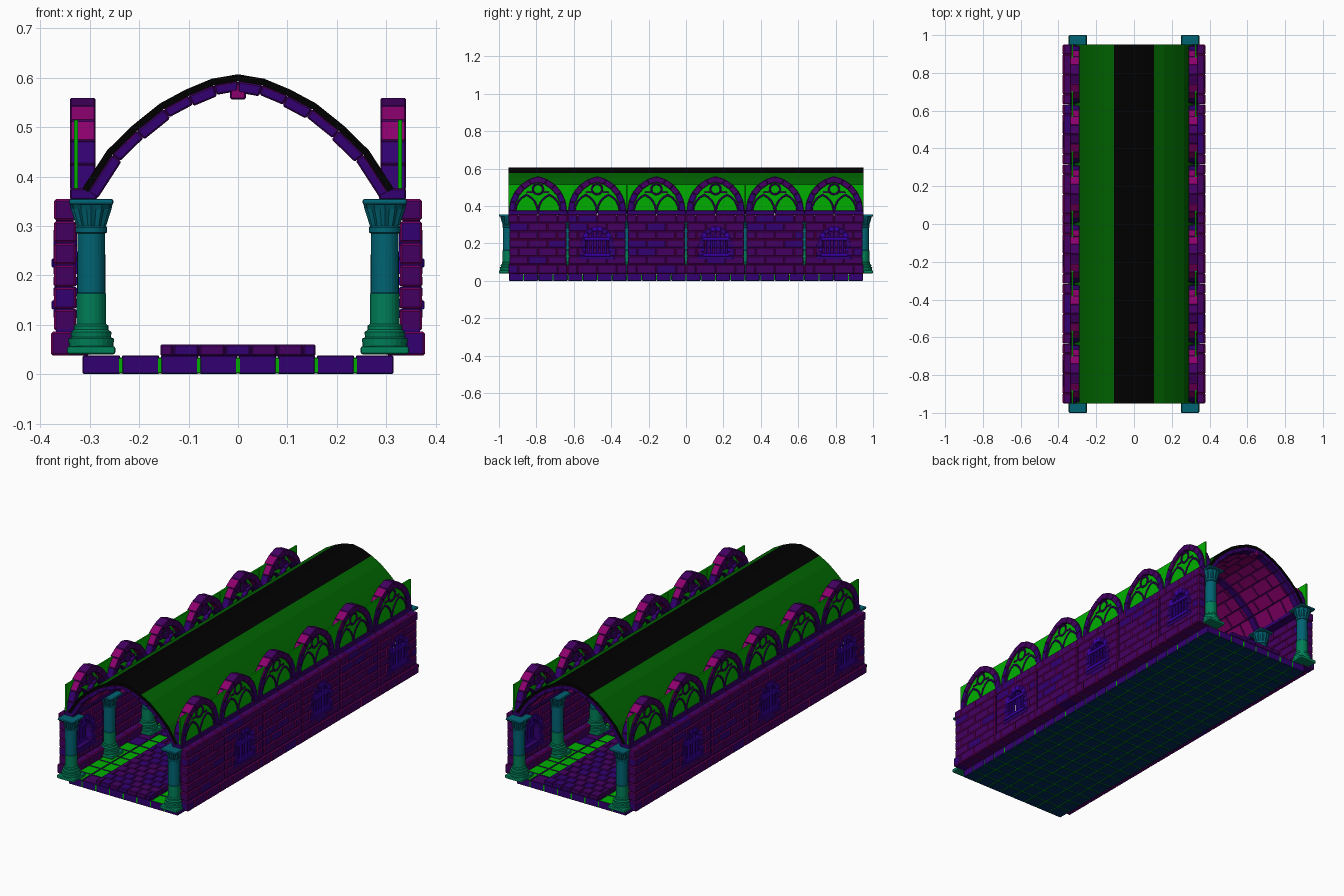
import bpy, bmesh, math, random
from mathutils import Vector

random.seed(4)
if "Cube" in bpy.data.objects:
    bpy.data.objects.remove(bpy.data.objects["Cube"], do_unlink=True)

COLOURS = {
    "purple": (.056, 0, .118), "magenta": (.26, 0, .15), "indigo": (.032, 0, .165),
    "violet": (.045, 0, .4), "teal": (0, .125, .17), "jade": (0, .21, .095),
    "bright green": (0, .43, 0), "roof green": (0, .125, 0), "black": (0, 0, 0),
    "navy": (0, .024, .1)}
MATS = []
for label, rgb in COLOURS.items():
    m = bpy.data.materials.new(label)
    m.use_nodes = True
    m.diffuse_color = (*rgb, 1)
    m.node_tree.nodes["Principled BSDF"].inputs["Base Color"].default_value = (*rgb, 1)
    MATS.append(m)
PURPLE, MAGENTA, INDIGO, VIOLET, TEAL, JADE, GREEN, ROOF, BLACK, NAVY = range(10)

HALF = .95            # half length of the hall
BAY = HALF / 3        # length of one of the six bays
BAYS = [-HALF + BAY * (i + .5) for i in range(6)]


def add(name, mesh, loc=(0, 0, 0), turn=0):
    ob = bpy.data.objects.new(name, mesh)
    ob.location = loc
    ob.rotation_euler.z = turn
    bpy.context.scene.collection.objects.link(ob)
    return ob


def prism(axis, pts, a, b, mat):
    """Block: 2D outline pushed from a to b along an axis; mat is an index or a rule on the normal."""
    place = {"x": lambda u, v, d: (d, u, v), "y": lambda u, v, d: (u, d, v),
             "z": lambda u, v, d: (u, v, d)}[axis]
    return [place(*p, a) for p in pts], [place(*p, b) for p in pts], mat


def box(x0, x1, y0, y1, z0, z1, mat):
    return prism("z", [(x0, y0), (x1, y0), (x1, y1), (x0, y1)], z0, z1, mat)


def build(name, blocks, bevel=0, edge=-1, both_sides=False):
    """Joins blocks into one object, with an optional second one turned to the other side."""
    bm = bmesh.new()
    painted = []
    for low, high, mat in blocks:
        a = [bm.verts.new(p) for p in low]
        b = [bm.verts.new(p) for p in high]
        n = len(a)
        faces = [bm.faces.new(a), bm.faces.new(b)]
        faces += [bm.faces.new((a[i], a[(i + 1) % n], b[(i + 1) % n], b[i])) for i in range(n)]
        painted += [(f, mat) for f in faces]
    bmesh.ops.recalc_face_normals(bm, faces=bm.faces)
    bm.normal_update()
    for f, mat in painted:
        f.material_index = mat(f.normal) if callable(mat) else mat
    mesh = bpy.data.meshes.new(name)
    bm.to_mesh(mesh)
    bm.free()
    for m in MATS:
        mesh.materials.append(m)
    for side, turn in (("left_", 0), ("right_", math.pi)) if both_sides else (("", 0),):
        ob = add(side + name, mesh, turn=turn)
        if bevel:
            mod = ob.modifiers.new("worn edges", "BEVEL")
            mod.width, mod.segments, mod.material = bevel, 1, edge


def arch(cy, z0, w, h, t, n, x0, x1, rule, flip=1):
    """Voussoirs of a pointed arch with half width w, rise h and band thickness t."""
    r = (w * w + h * h) / (2 * w)
    c = w - r
    top = math.acos(-c / r)
    out = []
    for s in (-1, 1):
        for k in range(n):
            a, b = top * k / n, top * (k + 1) / n
            ring = [(r, a), (r, b), (r - t, b), (r - t, a)]
            pts = [(cy + s * (c + q * math.cos(g)), z0 + flip * q * math.sin(g)) for q, g in ring]
            out.append(prism("x", pts, x0, x1, rule(k)))
    return out


# Floor tiles with mossy tops beside the carpet
P = .079
moss = {(i, j): random.random() < (.45, .85)[i] for i in (0, 1) for j in range(24)}
tiles = [box(-.313, .313, -.946, .946, .001, .034, GREEN)]
for i in range(8):
    for j in range(24):
        key = (i, j) if i < 4 else (7 - i, 23 - j)
        top = GREEN if moss.get(key) else random.choice((INDIGO, PURPLE))
        x, y = (i - 4) * P, (j - 12) * P
        rule = lambda n, top=top: top if n.z > .5 else NAVY if n.z < -.5 else INDIGO
        tiles.append(box(x + .0018, x + P - .0018, y + .0018, y + P - .0018, 0, .038, rule))
build("floor_tiles", tiles, .002)

# Raised carpet of small paving stones
paving = [box(-.152, .152, -.945, .945, .036, .052, INDIGO)]
for j in range(36):
    y = -HALF + j * HALF / 18
    cuts = [-.158 + .0527 * k for k in range(7)] if j % 2 else \
        [-.158] + [-.1317 + .0527 * k for k in range(6)] + [.158]
    for x0, x1 in zip(cuts, cuts[1:]):
        paving.append(box(x0 + .001, x1 - .001, y + .001, y + .0518, .037, .06,
                          random.choice((PURPLE, INDIGO))))
build("carpet_paving", paving, .003, PURPLE)

# Side walls: coursed bricks around a mortar core, a window in every second bay
ROWS = [.037] + [.087 + .0447 * k for k in range(7)]
OPEN = .06
bricks, core, frames, bars = [], [], [], []
for bay, cy in enumerate(BAYS):
    window = bay % 2 == 1
    for r, (z0, z1) in enumerate(zip(ROWS, ROWS[1:])):
        hole = window and 2 <= r <= 4
        reach = BAY / 2 if r in (0, 6) else .153
        y0, y1 = cy - reach, cy + reach
        x0, x1 = (.3, .378) if r == 0 else (.328, .372)
        step = 2 * reach / 3
        cuts = [y0, y0 + step, y1 - step, y1] if r % 2 else \
            [y0, y0 + step / 2, cy, y1 - step / 2, y1]
        spans = list(zip(cuts, cuts[1:]))
        core_spans = [(y0 + .004, y1 - .004)]
        if hole:
            spans = [(a, min(b, cy - OPEN)) for a, b in spans if a < cy - OPEN - .01] + \
                    [(max(a, cy + OPEN), b) for a, b in spans if b > cy + OPEN + .01]
            core_spans = [(y0 + .004, cy - OPEN), (cy + OPEN, y1 - .004)]
        for a, b in spans:
            bricks.append(box(x0, x1, a + .001, b - .001, z0 + .001, z1 - .001,
                              random.choice((PURPLE, PURPLE, PURPLE, INDIGO))))
        for a, b in core_spans:
            core.append(box(.333, .368, a, b, z0 + .005, min(z1 + .005, .35), INDIGO))
    if window:
        frames += arch(cy, .2, .088, .095, .028, 4, .326, .3735,
                       lambda k: (INDIGO, VIOLET)[k % 2])
        frames.append(box(.326, .3735, cy - .094, cy + .094, .112, .132, INDIGO))
        for s in (-1, 1):
            for k, out in enumerate((.095, .08, .095)):
                a, b = sorted((cy + s * OPEN, cy + s * out))
                frames.append(box(.326, .373, a, b, .133 + .0225 * k, .1545 + .0225 * k,
                                  (INDIGO, VIOLET)[k % 2]))
        for k in range(-2, 3):
            bars.append(box(.36, .371, cy + k * .023 - .006, cy + k * .023 + .006,
                            .13, .262 - .007 * k * k, VIOLET))
        for z in (.14, .225):
            bars.append(box(.358, .377, cy - .07, cy + .07, z - .009, z + .009, VIOLET))
build("wall_bricks", bricks, .0035, MAGENTA, True)
build("wall_core", core, both_sides=True)
build("window_frames", frames, .003, VIOLET, True)
build("window_bars", bars, .002, both_sides=True)


# Arcade above each wall: rail, pointed arches, tracery and green panels
def arch_rule(k):
    if k < 2:
        return INDIGO
    return lambda n: MAGENTA if k < 4 and abs(n.x) < .5 else PURPLE


rail, arches, tracery, panels = [], [], [], []
for cy in BAYS:
    for k in range(2):
        y = cy - BAY / 2 + k * BAY / 2
        rail.append(box(.285, .34, y + .0005, y + BAY / 2 - .0005, .353, .376, INDIGO))
    arches += arch(cy, .373, .155, .187, .032, 5, .288, .34, arch_rule)
    for s in (-1, 1):
        tracery += arch(cy + s * .061, .373, .064, .092, .01, 4, .3, .336, lambda k: INDIGO)
        tracery += arch(cy, .49, .033, .033, .011, 4, .3, .336, lambda k: INDIGO, s)
        tracery.append(box(.3, .336, cy + s * .045 - .015, cy + s * .045 + .015, .469, .478, PURPLE))
    panels.append(box(.324, .332, cy - .158, cy + .158, .376, .514, GREEN))
build("arcade_rail", rail, .003, PURPLE, True)
build("arcade_arches", arches, .003, PURPLE, True)
build("arcade_tracery", tracery, .002, PURPLE, True)
build("arcade_panels", panels, both_sides=True)

# Curved roof, brick vault and ribs all follow one profile
half = [(.315, .376), (.265, .453), (.214, .503), (.158, .548), (.106, .576), (.053, .598)]
curve = [Vector((-x, z)) for x, z in half] + [Vector((0, .607))] + [Vector(p) for p in half[::-1]]


def inset(d):
    out = []
    for i, p in enumerate(curve):
        t = (curve[min(i + 1, 12)] - curve[max(i - 1, 0)]).normalized()
        out.append(p - d * Vector((-t.y, t.x)))
    return out


def shell(i, d0, d1, y0, y1, mat):
    o, q = inset(d0), inset(d1)
    return prism("y", [o[i], o[i + 1], q[i + 1], q[i]], y0, y1, mat)


def roof_rule(i):
    return BLACK if 4 <= i <= 7 else (lambda n: ROOF if n.z > .1 else BLACK)


build("roof_shell", [shell(i, 0, .014, -HALF, HALF, roof_rule(i)) for i in range(12)])
vault, ribs = [], []
for i in range(12):
    for j in range(18):
        shift = BAY / 6 * (i % 2)
        a = -HALF + j * BAY / 3 + shift
        vault.append(shell(i, .013, .026, a + .001, min(a + BAY / 3 - .001, HALF), MAGENTA))
    if i % 2:
        vault.append(shell(i, .013, .026, -HALF, -HALF + BAY / 6, MAGENTA))
    for k in range(7):
        y = (-HALF + k * BAY) * .979
        ribs.append(shell(i, .014, .037 - .003 * (i % 2), y - .02, y + .02, INDIGO))
for k in range(7):
    y = (-HALF + k * BAY) * .979
    ribs.append(box(-.016, .016, y - .0195, y + .0195, .556, .588, MAGENTA))
build("vault_bricks", vault, .003, PURPLE)
build("vault_ribs", ribs, .003, PURPLE)

# Columns: turned shaft with fluted capital, square plinth and abacus
profile = [(.045, .056), (.046, .072), (.04, .075), (.041, .085), (.035, .09), (.035, .098),
           (.03, .102), (.03, .163), (.0285, .165), (.0285, .225), (.028, .285), (.032, .287),
           (.032, .297), (.03, .3), (.041, .334), (.043, .344)]
SIDES = 24
bm = bmesh.new()
rings = []
for r, z in profile:
    ring = []
    for k in range(SIDES):
        flute = .88 if k % 2 and .299 < z < .34 else 1
        a = 2 * math.pi * k / SIDES
        ring.append(bm.verts.new((r * flute * math.cos(a), r * flute * math.sin(a), z)))
    rings.append(ring)
for a, b in zip(rings, rings[1:]):
    for k in range(SIDES):
        bm.faces.new((a[k], a[(k + 1) % SIDES], b[(k + 1) % SIDES], b[k]))
for size, z0, z1 in ((.049, .04, .057), (.045, .343, .355)):
    cube = bmesh.ops.create_cube(bm, size=1)["verts"]
    for v in cube:
        v.co = (v.co.x * 2 * size, v.co.y * 2 * .05, z0 if v.co.z < 0 else z1)
    edges = list({e for v in cube for e in v.link_edges})
    bmesh.ops.bevel(bm, geom=edges, offset=.005, segments=2, affect="EDGES", profile=.5)
for f in bm.faces:
    f.material_index = JADE if f.calc_center_median().z < .164 else TEAL
column = bpy.data.meshes.new("column")
bm.to_mesh(column)
bm.free()
for m in MATS:
    column.materials.append(m)
for side, x in (("left", .297), ("right", -.297)):
    for k in range(7):
        add(f"{side}_column_{k + 1}", column, (x, -HALF + k * BAY, 0))
